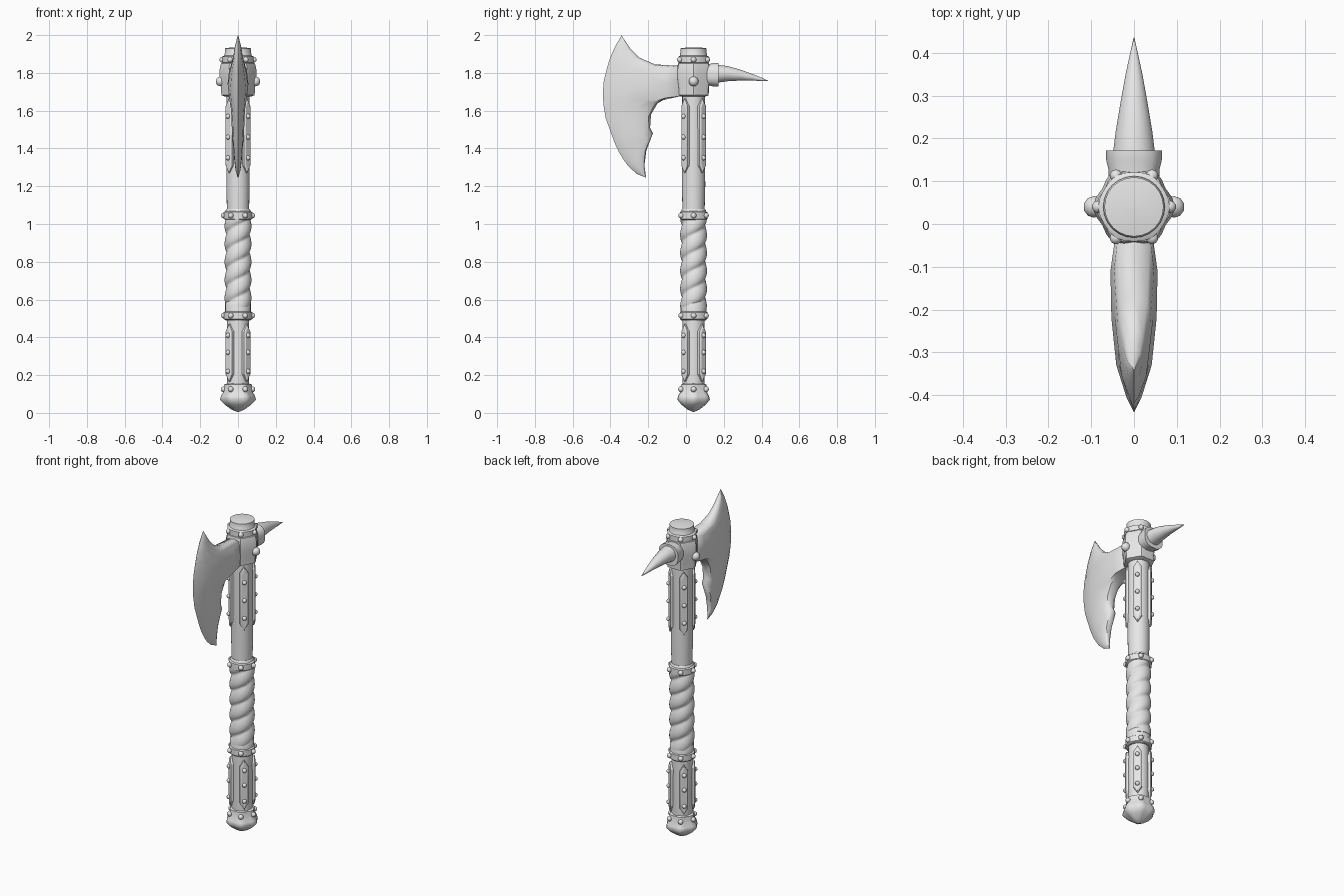
import bpy, bmesh, math
from mathutils import Vector, Matrix

cube = bpy.data.objects.get("Cube")
if cube:
    bpy.data.objects.remove(cube, do_unlink=True)

AXIS = 0.04  # handle offset along y

steel = bpy.data.materials.new("plain grey")
steel.use_nodes = True
steel.diffuse_color = (0.8, 0.8, 0.8, 1)
steel.node_tree.nodes["Principled BSDF"].inputs["Base Color"].default_value = (0.8, 0.8, 0.8, 1)


def finish(name, bm, angle=40):
    bmesh.ops.recalc_face_normals(bm, faces=bm.faces)
    mesh = bpy.data.meshes.new(name)
    bm.to_mesh(mesh)
    bm.free()
    mesh.materials.append(steel)
    obj = bpy.data.objects.new(name, mesh)
    bpy.context.collection.objects.link(obj)
    bpy.ops.object.select_all(action='DESELECT')
    obj.select_set(True)
    bpy.context.view_layer.objects.active = obj
    bpy.ops.object.shade_smooth_by_angle(angle=math.radians(angle))
    return obj


def loft(name, rings, angle=40):
    """Skin closed rings of points and cap both ends."""
    bm = bmesh.new()
    loops = [[bm.verts.new(p) for p in ring] for ring in rings]
    n = len(loops[0])
    for a, b in zip(loops, loops[1:]):
        for i in range(n):
            j = (i + 1) % n
            bm.faces.new((a[i], a[j], b[j], b[i]))
    bm.faces.new(loops[0][::-1])
    bm.faces.new(loops[-1])
    bmesh.ops.remove_doubles(bm, verts=bm.verts, dist=0.0004)
    return finish(name, bm, angle)


def lathe(name, profile, hexed=0.0, segs=24, angle=40):
    """Turn (radius, z) pairs about the handle; hexed pulls out six corners."""
    rings = []
    for r, z in profile:
        ring = []
        for i in range(segs):
            t = math.tau * i / segs
            k = r * (1 - hexed + hexed * math.cos(6 * t))
            ring.append((k * math.cos(t), AXIS + k * math.sin(t), z))
        rings.append(ring)
    return loft(name, rings, angle)


def studs(name, places, size):
    """Round rivets at (angle, radius, z)."""
    bm = bmesh.new()
    for t, r, z in places:
        spot = Matrix.Translation((r * math.cos(t), AXIS + r * math.sin(t), z))
        bmesh.ops.create_uvsphere(bm, u_segments=10, v_segments=7, radius=size, matrix=spot)
    return finish(name, bm, 60)


def collar(name, z, radius, height):
    h = height / 2
    lathe(name, [(radius * 0.86, z - h), (radius, z - h * 0.7),
                 (radius, z + h * 0.7), (radius * 0.86, z + h)], 0.02)
    studs(name + "_studs", [(math.tau * i / 6, radius, z) for i in range(6)], 0.015)


# Handle and pommel
lathe("shaft", [(0.058, 0.1), (0.06, 0.3), (0.058, 0.5), (0.058, 1.05), (0.062, 1.2), (0.06, 1.75)])
lathe("pommel", [(0.001, 0.004), (0.035, 0.018), (0.07, 0.043), (0.095, 0.07),
                 (0.09, 0.09), (0.078, 0.11), (0.074, 0.15), (0.058, 0.155)], 0.06, angle=60)
studs("pommel_studs", [(math.tau * i / 6, 0.077, 0.125) for i in range(6)], 0.015)

# Twisted leather grip: two strands climbing round the handle
grip = []
for k in range(61):
    z = 0.56 + 0.48 * k / 60
    ring = []
    for i in range(32):
        t = math.tau * i / 32
        phase = (2 * (z / 0.19 - t / math.tau)) % 1
        r = 0.057 + 0.014 * math.sin(math.pi * phase ** 0.75) ** 0.7
        ring.append((r * math.cos(t), AXIS + r * math.sin(t), z))
    grip.append(ring)
loft("grip_wrap", grip, 60)

# Collars
collar("lower_collar", 0.515, 0.076, 0.05)
collar("upper_collar", 1.045, 0.076, 0.05)
collar("head_collar", 1.87, 0.084, 0.045)
lathe("lower_sleeve", [(0.066, 0.49), (0.068, 0.5), (0.068, 0.58), (0.062, 0.59)])
lathe("upper_sleeve", [(0.064, 1.03), (0.067, 1.04), (0.067, 1.07), (0.06, 1.08)])

# Pointed studded strips on the four diagonals
for label, z0, z1, heights in (("lower", 0.165, 0.47, (0.22, 0.32, 0.41)),
                               ("upper", 1.27, 1.665, (1.35, 1.46, 1.57))):
    for q in range(4):
        t = math.radians(45 + 90 * q)
        out = Vector((math.cos(t), math.sin(t), 0))
        side = Vector((-math.sin(t), math.cos(t), 0))
        rings = []
        for r, w, inset in ((0.045, 0.024, 0), (0.068, 0.024, 0), (0.074, 0.015, 0.012)):
            a, b = z0 + inset, z1 - inset
            outline = [(0, a), (w, a + 0.04), (w, b - 0.04), (0, b), (-w, b - 0.04), (-w, a + 0.04)]
            rings.append([Vector((0, AXIS, z)) + out * r + side * u for u, z in outline])
        loft(f"{label}_strip_{q + 1}", rings, 25)
        studs(f"{label}_strip_studs_{q + 1}", [(t, 0.075, z) for z in heights], 0.013)

# Axe head socket, cap and side rivets
lathe("head_socket", [(0.07, 1.675), (0.088, 1.682), (0.09, 1.72), (0.097, 1.77),
                      (0.097, 1.82), (0.09, 1.85), (0.07, 1.86)], 0.06)
lathe("top_cap", [(0.072, 1.84), (0.072, 1.9), (0.069, 1.905), (0.069, 1.93), (0.04, 1.934), (0.001, 1.935)])
studs("side_rivets", [(0, 0.093, 1.755), (math.pi, 0.093, 1.755)], 0.026)

# Blade: cutting edge point, back edge point, half thickness
rows = [
    ((-.340, 2.00), (-.335, 1.99), .003), ((-.375, 1.94), (-.295, 1.93), .018),
    ((-.402, 1.88), (-.245, 1.88), .026), ((-.420, 1.82), (-.165, 1.845), .038),
    ((-.435, 1.76), (0, 1.835), .047), ((-.440, 1.69), (0, 1.76), .055),
    ((-.437, 1.63), (0, 1.68), .047), ((-.425, 1.56), (-.095, 1.67), .040),
    ((-.400, 1.49), (-.150, 1.64), .036), ((-.378, 1.43), (-.185, 1.58), .034),
    ((-.355, 1.38), (-.190, 1.51), .030), ((-.330, 1.34), (-.175, 1.48), .027),
    ((-.305, 1.305), (-.210, 1.39), .022), ((-.260, 1.265), (-.220, 1.31), .014),
    ((-.210, 1.245), (-.212, 1.25), .003)]
section = [(0, 0), (.08, .32), (.25, .75), (.5, .96), (.75, 1), (.93, .8), (1, 0)]
blade = []
for edge, back, thick in rows:
    e, b = Vector((0, *edge)), Vector((0, *back))
    half = [e.lerp(b, t) + Vector((thick * f, 0, 0)) for t, f in section]
    mirror = [Vector((-p.x, p.y, p.z)) for p in half[-2:0:-1]]
    blade.append(half + mirror)
loft("blade", blade, 50)


# Rear socket and curved spike
def along_y(name, stations, segs, power=1.0):
    rings = []
    for y, z, rx, rz in stations:
        ring = []
        for i in range(segs):
            t = math.tau * (i + 0.5) / segs
            c, s = math.cos(t), math.sin(t)
            ring.append((rx * math.copysign(abs(c) ** power, c), y,
                         z + rz * math.copysign(abs(s) ** power, s)))
        rings.append(ring)
    return loft(name, rings, 45)


along_y("rear_socket", [(0.06, 1.785, 0.06, 0.068), (0.125, 1.79, 0.06, 0.058),
                        (0.15, 1.79, 0.066, 0.064), (0.172, 1.79, 0.066, 0.064)], 16, 0.75)
along_y("spike", [(0.15, 1.795, 0.052, 0.050), (0.22, 1.796, 0.043, 0.041),
                  (0.29, 1.788, 0.031, 0.029), (0.35, 1.777, 0.020, 0.018),
                  (0.40, 1.766, 0.009, 0.009), (0.435, 1.758, 0.001, 0.001)], 16)
